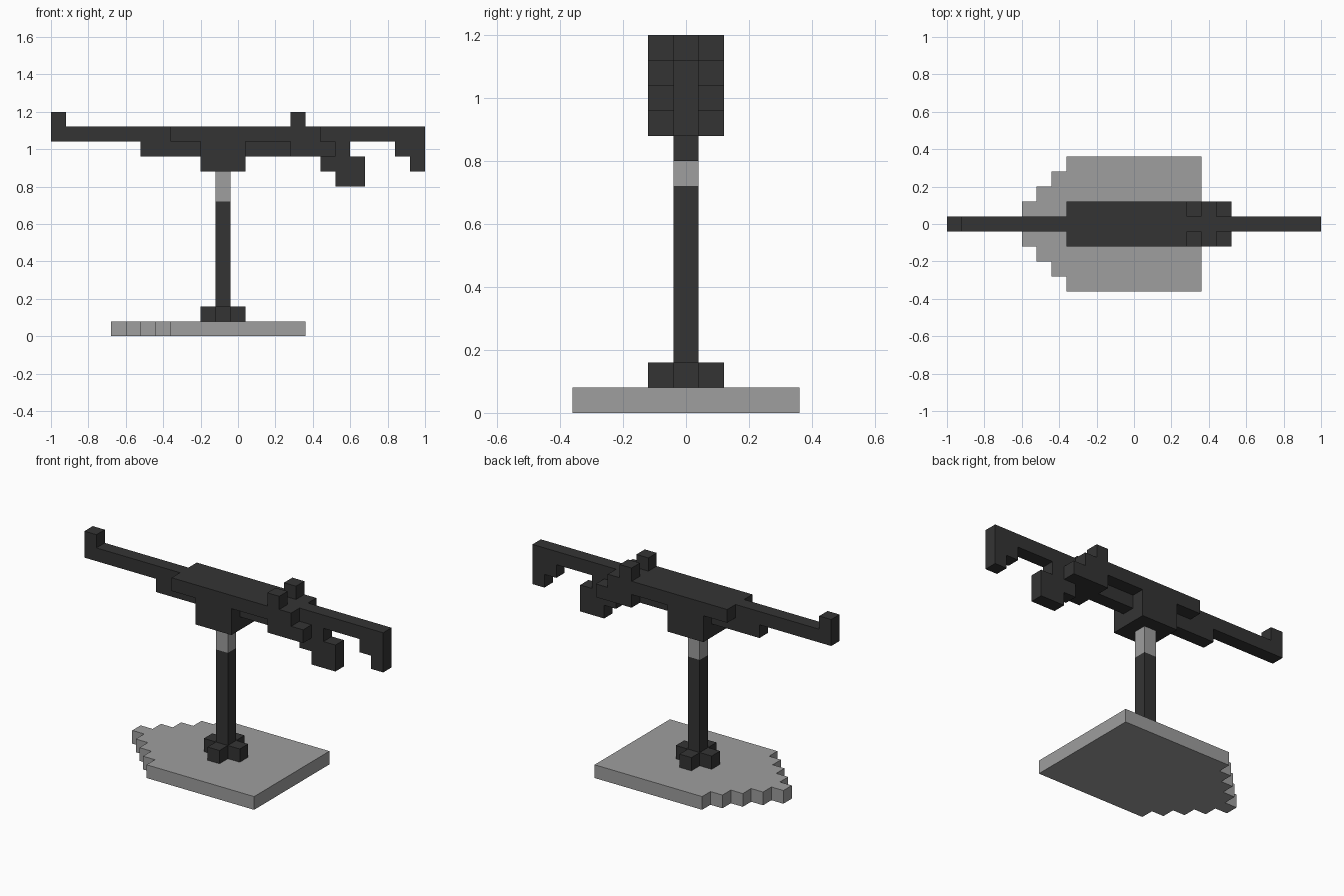
import bpy
import bmesh
from mathutils import Vector

if "Cube" in bpy.data.objects:
    bpy.data.objects.remove(bpy.data.objects["Cube"])


def make_material(name, rgb):
    mat = bpy.data.materials.new(name)
    mat.use_nodes = True
    mat.diffuse_color = (*rgb, 1)
    mat.node_tree.nodes["Principled BSDF"].inputs["Base Color"].default_value = (*rgb, 1)
    return mat


dark = make_material("charcoal", (0.034, 0.034, 0.034))
grey = make_material("light grey", (0.342, 0.342, 0.342))


def extrude(name, outline, axis, start, end, mat):
    """Extrude a 2D outline: axis 'y' takes (x, z) points, axis 'z' takes (x, y) points."""
    bm = bmesh.new()
    if axis == "y":
        points, move = [(a, start, b) for a, b in outline], Vector((0, end - start, 0))
    else:
        points, move = [(a, b, start) for a, b in outline], Vector((0, 0, end - start))
    face = bm.faces.new([bm.verts.new(p) for p in points])
    new = bmesh.ops.extrude_face_region(bm, geom=[face])["geom"]
    bmesh.ops.translate(bm, vec=move, verts=[v for v in new if isinstance(v, bmesh.types.BMVert)])
    bmesh.ops.recalc_face_normals(bm, faces=bm.faces)
    mesh = bpy.data.meshes.new(name)
    bm.to_mesh(mesh)
    bm.free()
    mesh.materials.append(mat)
    obj = bpy.data.objects.new(name, mesh)
    bpy.context.collection.objects.link(obj)
    return obj


def square(cx, half):
    return [(cx - half, -half), (cx + half, -half), (cx + half, half), (cx - half, half)]


U = 0.08   # block size
POST_X = -0.08

# Base plate with one end stepped to a point
half_outline = [(0.36, 0.36), (-0.36, 0.36)]
for i in range(4):
    x, y = -0.36 - i * U, 0.28 - i * U
    half_outline += [(x, y), (x - U, y)]
base_outline = half_outline + [(x, -y) for x, y in reversed(half_outline)]
extrude("base_plate", base_outline, "z", 0, U, grey)

# Cross-shaped foot, post and collar
a, b = 0.04, 0.12
cross = [(a, -b), (a, -a), (b, -a), (b, a), (a, a), (a, b),
         (-a, b), (-a, a), (-b, a), (-b, -a), (-a, -a), (-a, -b)]
extrude("post_foot", [(x + POST_X, y) for x, y in cross], "z", 0.08, 0.16, dark)
extrude("post", square(POST_X, 0.04), "z", 0.16, 0.72, dark)
extrude("post_collar", square(POST_X, 0.04), "z", 0.72, 0.88, grey)

# Long central beam with the upturned end, hanging grip and hooked tip
beam = [(-1, 1.04), (-0.52, 1.04), (-0.52, 0.96), (-0.2, 0.96), (-0.2, 0.88),
        (0.04, 0.88), (0.04, 0.96), (0.44, 0.96), (0.44, 0.88), (0.52, 0.88),
        (0.52, 0.8), (0.68, 0.8), (0.68, 0.96), (0.6, 0.96), (0.6, 1.04),
        (0.84, 1.04), (0.84, 0.96), (0.92, 0.96), (0.92, 0.88), (1, 0.88),
        (1, 1.12), (-0.92, 1.12), (-0.92, 1.2), (-1, 1.2)]
extrude("central_beam", beam, "y", -0.04, 0.04, dark)

# Side housings with raised lugs, mirrored front to back
housing = [(-0.36, 1.12), (0.28, 1.12), (0.28, 1.2), (0.36, 1.2), (0.36, 1.12),
           (0.44, 1.12), (0.44, 1.04), (0.52, 1.04), (0.52, 0.96), (0.28, 0.96),
           (0.28, 1.04), (0.04, 1.04), (0.04, 0.88), (-0.2, 0.88), (-0.2, 1.04),
           (-0.36, 1.04)]
side = extrude("side_housings", housing, "y", -0.12, -0.04, dark)
mirror = side.modifiers.new("Mirror", "MIRROR")
mirror.use_axis = (False, True, False)
mirror.use_mirror_merge = False
